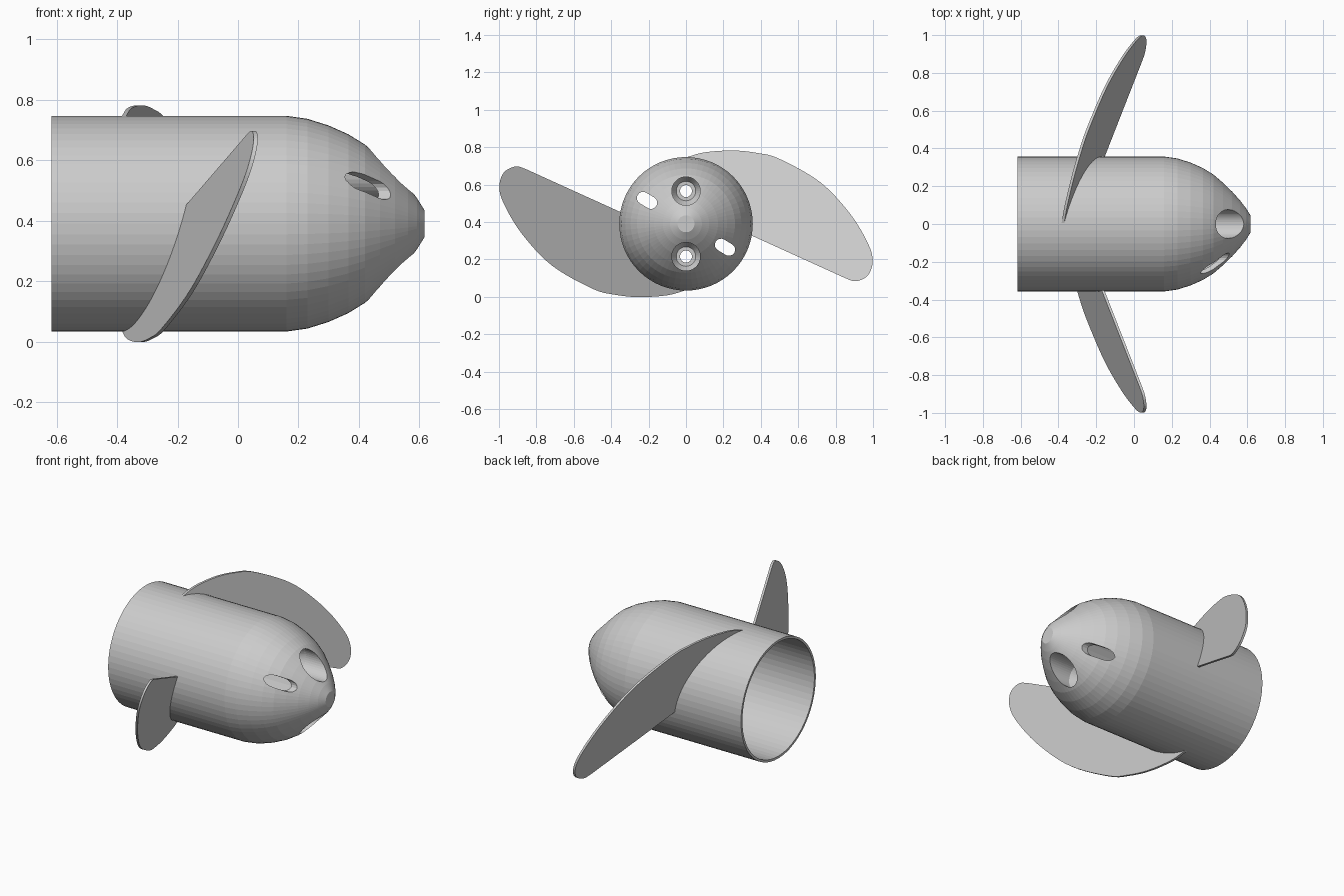
import bpy, bmesh
from math import sin, cos, pi, radians

if "Cube" in bpy.data.objects:
    bpy.data.objects.remove(bpy.data.objects["Cube"])

CZ = 0.39  # height of the rotation axis


def make(name, bm):
    bmesh.ops.recalc_face_normals(bm, faces=bm.faces)
    me = bpy.data.meshes.new(name)
    bm.to_mesh(me)
    bm.free()
    ob = bpy.data.objects.new(name, me)
    bpy.context.scene.collection.objects.link(ob)
    return ob


def lathe(name, profile, y=0.0, z=CZ, n=64):
    """Closed solid turned about an axis parallel to x, profile = (x, radius)."""
    bm = bmesh.new()
    rings = [[bm.verts.new((x, y + r * cos(2 * pi * i / n), z + r * sin(2 * pi * i / n)))
              for i in range(n)] for x, r in profile]
    for a, b in zip(rings, rings[1:]):
        for i in range(n):
            j = (i + 1) % n
            bm.faces.new((a[i], a[j], b[j], b[i]))
    bm.faces.new(rings[0])
    bm.faces.new(rings[-1])
    return make(name, bm)


def prism(name, outline, x_at, thick):
    """Solid from a (y, z) outline, placed on the surface x = x_at(y, z)."""
    bm = bmesh.new()
    lo, hi = [[bm.verts.new((x_at(y, z) + s * thick / 2, y, z)) for y, z in outline]
              for s in (-1, 1)]
    bm.faces.new(lo)
    bm.faces.new(hi)
    for i in range(len(lo)):
        j = (i + 1) % len(lo)
        bm.faces.new((lo[i], lo[j], hi[j], hi[i]))
    return make(name, bm)


def cut(ob, cutter):
    mod = ob.modifiers.new("cut", 'BOOLEAN')
    mod.operation, mod.solver, mod.object = 'DIFFERENCE', 'EXACT', cutter
    dg = bpy.context.evaluated_depsgraph_get()
    dg.update()
    me = bpy.data.meshes.new_from_object(ob.evaluated_get(dg))
    ob.modifiers.clear()
    ob.data = me
    bpy.data.objects.remove(cutter)


def spline(pts, steps=6):
    """Smooth curve through the points."""
    out = []
    p = [pts[0]] + pts + [pts[-1]]
    for a, b, c, d in zip(p, p[1:], p[2:], p[3:]):
        for k in range(steps):
            t = k / steps
            out.append(tuple(0.5 * (2 * b[i] + (c[i] - a[i]) * t
                       + (2 * a[i] - 5 * b[i] + 4 * c[i] - d[i]) * t * t
                       + (3 * b[i] - a[i] - 3 * c[i] + d[i]) * t ** 3) for i in (0, 1)))
    return out + [pts[-1]]


# Hub: open-backed cylinder with a rounded nose
nose = [(.16, .357), (.23, .347), (.30, .325), (.365, .296), (.42, .262), (.47, .219),
        (.52, .171), (.562, .124), (.592, .085), (.617, .045)]
hub = lathe("hub", [(-.617, .357)] + nose)
cavity = lathe("cavity", [(-.7, .343)] + [(x - .025, r - .014) for x, r in nose])

# Screw bosses stay solid inside the cavity
for s in (-1, 1):
    cut(cavity, lathe("boss", [(.33, .092), (.75, .092)], z=CZ + s * .175, n=40))
cut(hub, cavity)

# Stepped screw pockets and radial slots through the nose
for s in (-1, 1):
    cut(hub, lathe("pocket", [(.2, .032), (.36, .032), (.36, .052), (.40, .076), (.8, .076)],
                   z=CZ + s * .175, n=40))
    slot = []
    ang = radians(149)
    for k in range(18):
        side = -1 if k < 9 else 1
        t = pi / 2 + pi * (k % 9) / 8 + (0 if side < 0 else pi)
        u, v = side * .025 + .033 * cos(t), .033 * sin(t)
        u += .243
        slot.append((s * (u * cos(ang) - v * sin(ang)),
                     CZ + s * (u * sin(ang) + v * cos(ang))))
    cut(hub, prism("slot", slot, lambda y, z: .45, .7))

# Two flat raked blades, half a turn apart
edge = spline([(0, .745), (.10, .772), (.25, .782), (.38, .769), (.50, .737), (.717, .613),
               (.877, .444), (.973, .285), (.998, .19), (.973, .115), (.91, .083), (.855, .098)])
root = [(.352 * cos(radians(a)), CZ + .352 * sin(radians(a))) for a in range(-10, 90, 5)]
for name, s in (("blade_back", 1), ("blade_front", -1)):
    outline = [(s * y, CZ + s * (z - CZ)) for y, z in edge + root]
    prism(name, outline,
          lambda y, z: -.273 + s * (.258 * y - .294 * (z - CZ)), .014)
